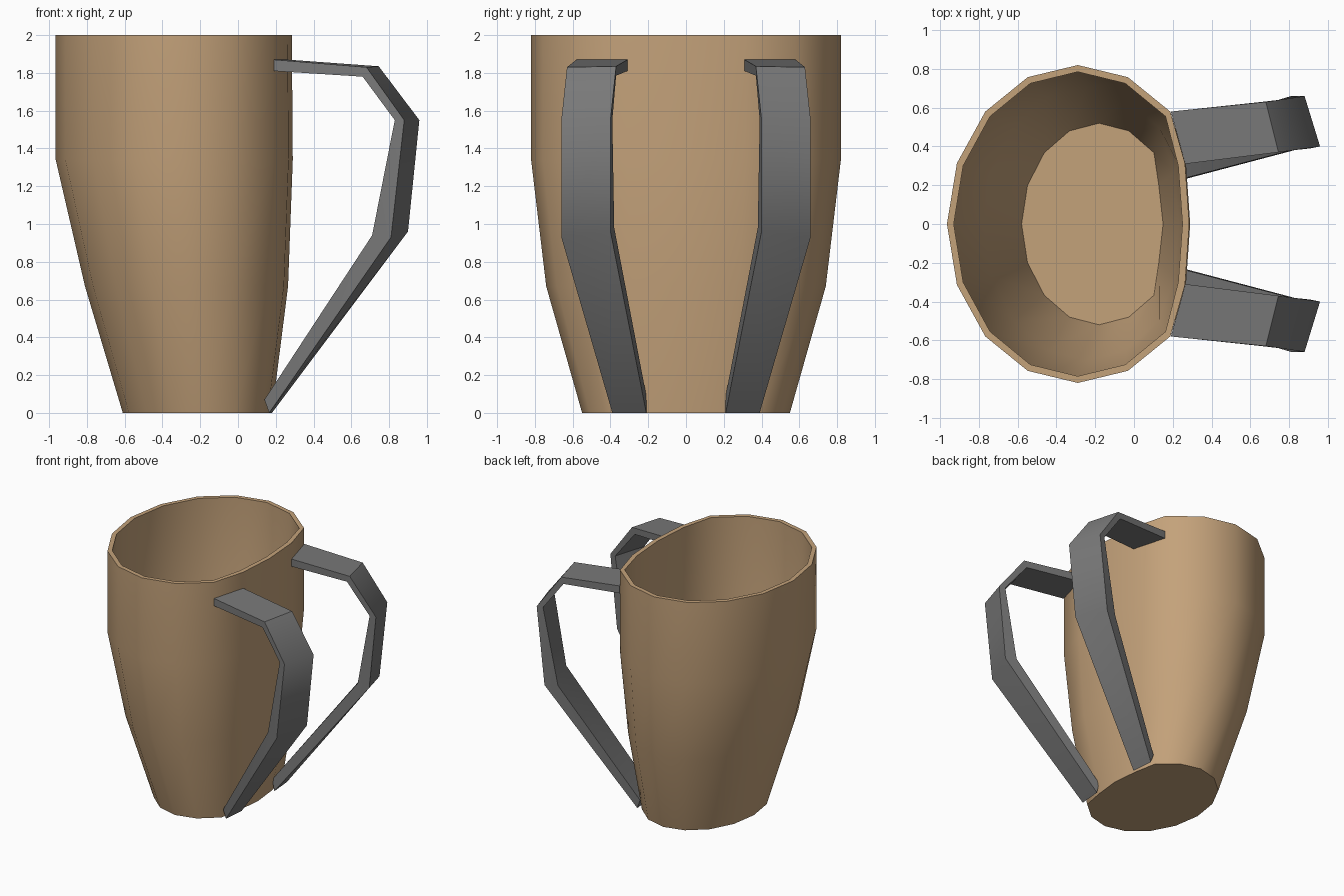
import bpy, bmesh, math
from mathutils import Vector

if "Cube" in bpy.data.objects:
    bpy.data.objects.remove(bpy.data.objects["Cube"])


def material(name, rgb):
    m = bpy.data.materials.new(name)
    m.diffuse_color = (*rgb, 1)
    m.use_nodes = True
    m.node_tree.nodes["Principled BSDF"].inputs["Base Color"].default_value = m.diffuse_color
    return m


TAN = material("tan clay", (0.55, 0.36, 0.195))
GREY = material("dark grey", (0.19, 0.19, 0.19))


def finish(bm, name, mat, angle):
    bmesh.ops.recalc_face_normals(bm, faces=bm.faces)
    me = bpy.data.meshes.new(name)
    bm.to_mesh(me)
    bm.free()
    ob = bpy.data.objects.new(name, me)
    bpy.context.collection.objects.link(ob)
    me.materials.append(mat)
    bpy.ops.object.select_all(action='DESELECT')
    ob.select_set(True)
    bpy.context.view_layer.objects.active = ob
    bpy.ops.object.shade_smooth_by_angle(angle=math.radians(angle))
    return ob


def loft(bm, rings):
    """Skin a list of equal-length point rings and cap both ends."""
    vs = [[bm.verts.new(p) for p in r] for r in rings]
    n = len(vs[0])
    for a, b in zip(vs, vs[1:]):
        for i in range(n):
            j = (i + 1) % n
            bm.faces.new((a[i], a[j], b[j], b[i]))
    bm.faces.new(vs[0])
    bm.faces.new(vs[-1])


# Cup: 16-sided oval, flattened on the handle side, with a thin wall
def cup_ring(z, cx, rx, ry, right, wall=0.0):
    pts = []
    for i in range(16):
        a = math.tau * i / 16
        x = cx + (rx - wall) * math.cos(a)
        y = (ry - wall) * math.sin(a)
        if i == 0:
            x = right - wall
        elif i in (1, 15):
            x = min(x, right - wall - 0.022)
        pts.append((x, y, z))
    return pts


levels = [(0.0, -0.18, 0.43, 0.55, 0.18), (0.67, -0.245, 0.565, 0.74, 0.265),
          (1.34, -0.29, 0.675, 0.82, 0.29), (2.0, -0.29, 0.675, 0.82, 0.285)]
rings = [cup_ring(*l) for l in levels]
rings += [cup_ring(*l, wall=0.035) for l in reversed(levels[1:])]
rings.append(cup_ring(0.03, *levels[0][1:], wall=0.03))
bm = bmesh.new()
loft(bm, rings)
finish(bm, "cup", TAN, 50)

# Handles: flat angular straps; each section is outer near, outer far,
# inner far, inner near
sections = [
    [(0.265, 0.31, 1.87), (0.19, 0.58, 1.87), (0.19, 0.58, 1.81), (0.265, 0.31, 1.81)],
    [(0.745, 0.37, 1.835), (0.68, 0.63, 1.83), (0.66, 0.63, 1.78), (0.72, 0.37, 1.785)],
    [(0.96, 0.40, 1.55), (0.88, 0.66, 1.55), (0.83, 0.65, 1.55), (0.91, 0.39, 1.55)],
    [(0.90, 0.40, 0.96), (0.81, 0.66, 0.93), (0.71, 0.63, 0.94), (0.81, 0.38, 0.98)],
    [(0.18, 0.21, 0.0), (0.165, 0.39, 0.0), (0.14, 0.39, 0.07), (0.16, 0.21, 0.09)],
]
for name, s in (("back_handle", 1), ("front_handle", -1)):
    bm = bmesh.new()
    loft(bm, [[Vector((x, y * s, z)) for x, y, z in r] for r in sections])
    finish(bm, name, GREY, 45)
